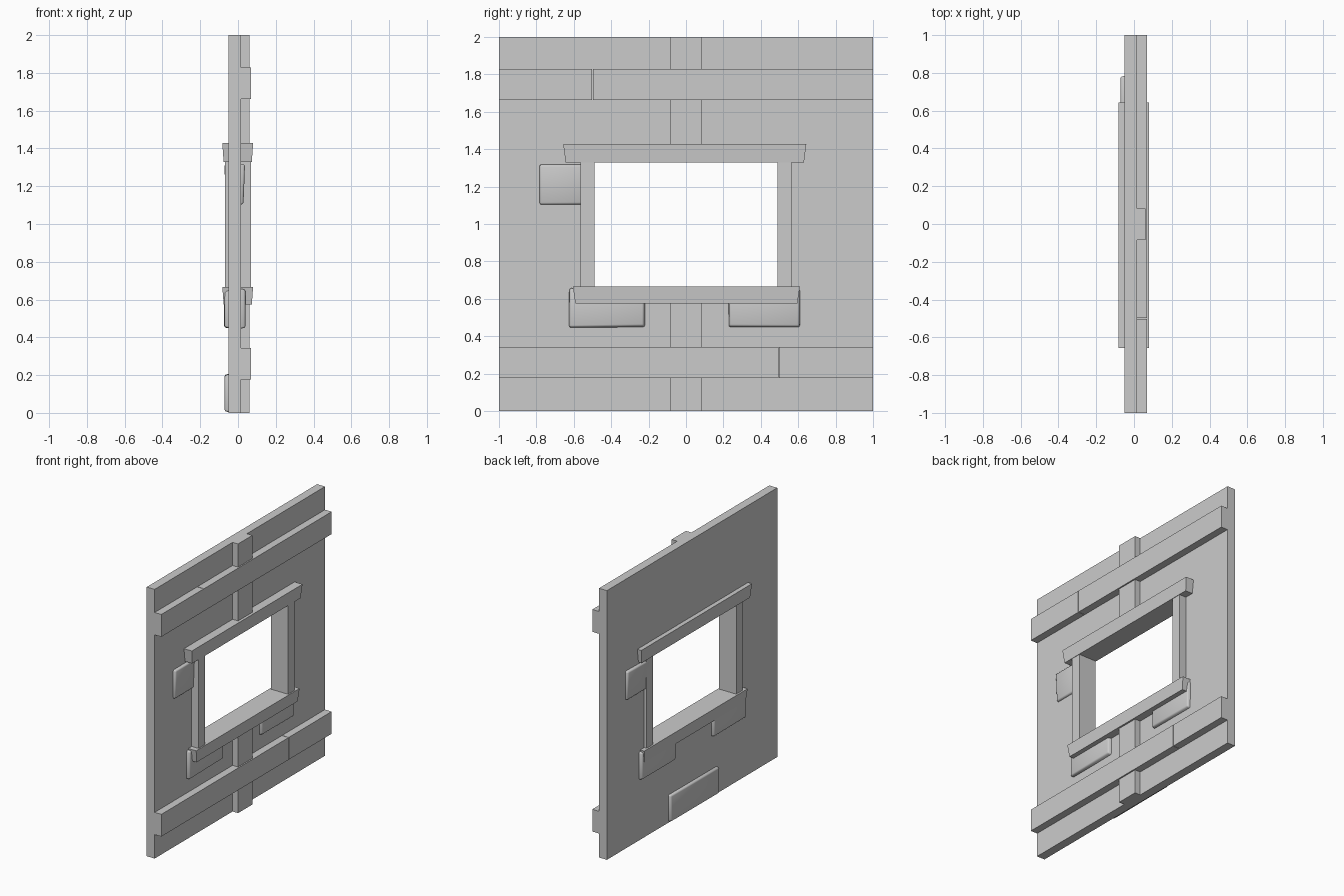
import bpy, bmesh, random
from mathutils import Vector

if "Cube" in bpy.data.objects:
    bpy.data.objects.remove(bpy.data.objects["Cube"])

random.seed(4)
FACE, BACK = 0.015, -0.05
MID = (FACE + BACK) / 2


def finish(bm, name):
    bmesh.ops.recalc_face_normals(bm, faces=bm.faces[:])
    me = bpy.data.meshes.new(name)
    bm.to_mesh(me)
    bm.free()
    ob = bpy.data.objects.new(name, me)
    bpy.context.collection.objects.link(ob)
    return ob


def box(name, x, y, z, taper=(0, 0)):
    """Box between the given ranges; taper pulls the bottom in along x and y."""
    bm = bmesh.new()
    bmesh.ops.create_cube(bm, size=1)
    for v in bm.verts:
        low = v.co.z < 0
        sx, sy = (1 if v.co.x > 0 else -1), (1 if v.co.y > 0 else -1)
        v.co = Vector((x[sx > 0] - sx * taper[0] * low,
                       y[sy > 0] - sy * taper[1] * low, z[not low]))
    return finish(bm, name)


def stone(name, y, z, depth, back=False, lean=0.0):
    """Softly rounded stone half sunk in the wall; back ones are turned half round."""
    bm = bmesh.new()
    bmesh.ops.create_cube(bm, size=1)
    for v in bm.verts:
        out, high, right = v.co.x > 0, v.co.z > 0, v.co.y > 0
        x = FACE + depth - (0 if high else lean) if out else FACE - 0.02
        inset = 0.004 + random.uniform(0, 0.008) if out else 0
        v.co = Vector((x, y[right] + (-inset if right else inset),
                       z[high] + (-inset if high else inset)))
    bmesh.ops.bevel(bm, geom=bm.edges[:], offset=0.009, segments=2,
                    profile=0.5, affect='EDGES')
    if back:
        for v in bm.verts:
            v.co.x, v.co.y = 2 * MID - v.co.x, -v.co.y
    for f in bm.faces:
        f.smooth = True
    return finish(bm, name)


# wall with window opening
bm = bmesh.new()
outer = [(-1, 0), (1, 0), (1, 2), (-1, 2)]
inner = [(-0.51, 0.64), (0.51, 0.64), (0.51, 1.36), (-0.51, 1.36)]
o = [bm.verts.new((BACK, *p)) for p in outer]
i = [bm.verts.new((BACK, *p)) for p in inner]
for k in range(4):
    n = (k + 1) % 4
    bm.faces.new((o[k], o[n], i[n], i[k]))
ext = bmesh.ops.extrude_face_region(bm, geom=bm.faces[:], use_keep_orig=True)
moved = [g for g in ext["geom"] if isinstance(g, bmesh.types.BMVert)]
bmesh.ops.translate(bm, verts=moved, vec=(FACE - BACK, 0, 0))
finish(bm, "wall")

# horizontal boards, each in two lengths with a fine joint
for name, z, joint in (("lower_rail", (0.178, 0.343), 0.495),
                       ("upper_rail", (1.662, 1.828), -0.5)):
    box(name + "_a", (FACE, 0.07), (-1, joint - 0.002), z)
    box(name + "_b", (FACE, 0.07), (joint + 0.002, 1), z)

# centre post, broken by the boards and the window
for n, z in enumerate(((0, 0.178), (0.343, 0.6), (1.4, 1.662), (1.828, 2))):
    box(f"post_{n}", (FACE, 0.06), (-0.085, 0.083), z)

# window frame
box("jamb_left", (-0.07, 0.07), (-0.565, -0.49), (0.65, 1.34))
box("jamb_right", (-0.07, 0.07), (0.488, 0.563), (0.65, 1.34))
box("lintel", (-0.083, 0.08), (-0.656, 0.643), (1.328, 1.428), (0.007, 0.013))
box("sill", (-0.083, 0.08), (-0.605, 0.609), (0.574, 0.667), (0.007, 0.014))

# exposed stones, same pattern on both sides
for back in (False, True):
    side = "back" if back else "front"
    stone(f"stone_jamb_{side}", (-0.785, -0.52), (1.1, 1.32), 0.022, back, 0.008)
    stone(f"stone_sill_left_{side}", (-0.627, -0.215), (0.445, 0.66), 0.024, back)
    stone(f"stone_sill_right_{side}", (0.224, 0.612), (0.445, 0.655), 0.022, back)
stone("stone_base_back", (-0.28, 0.3), (0.0, 0.208), 0.021, True)
